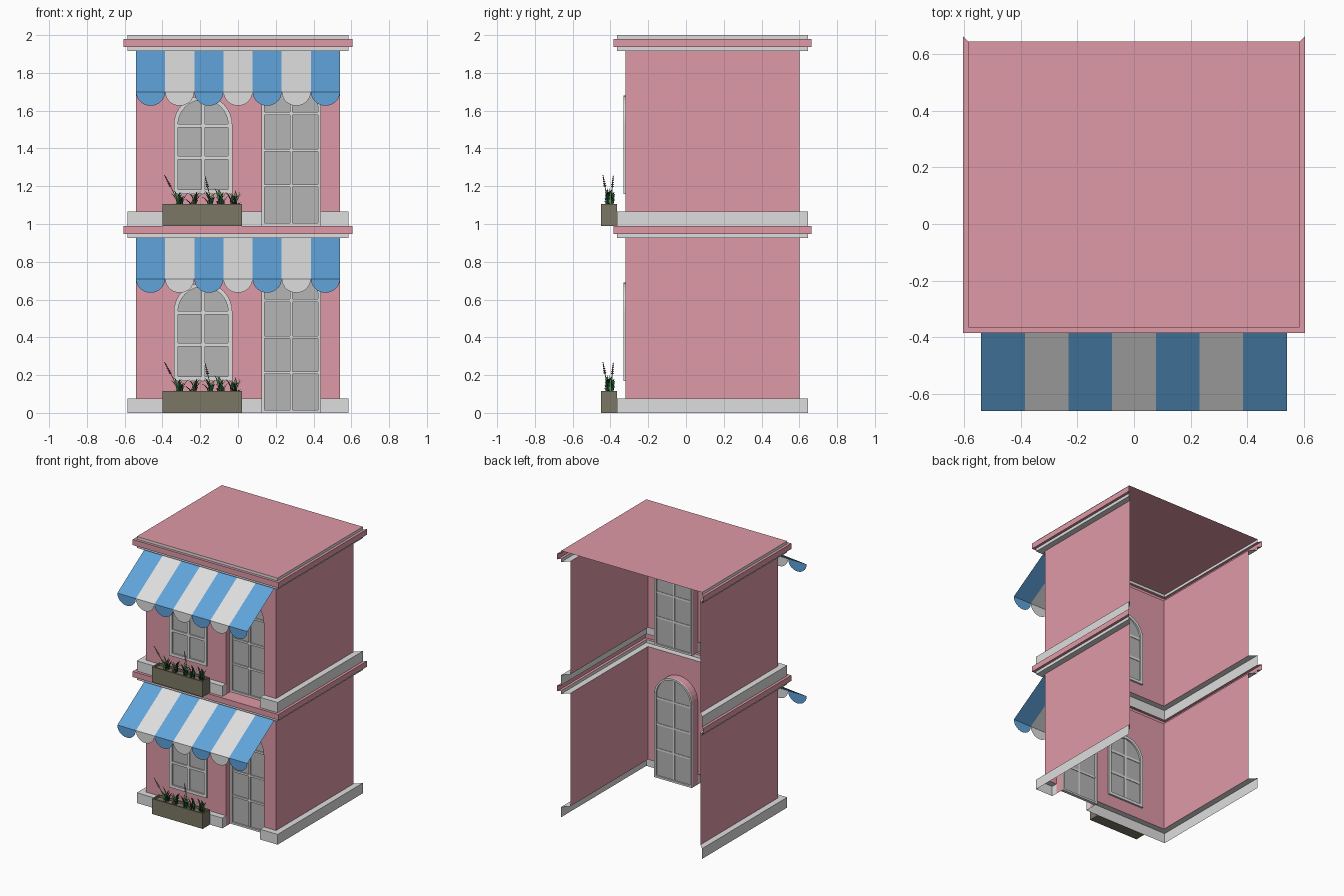
import bpy, bmesh, math, random
from mathutils import Vector

if "Cube" in bpy.data.objects:
    bpy.data.objects.remove(bpy.data.objects["Cube"])


def material(name, rgb):
    m = bpy.data.materials.new(name)
    m.diffuse_color = (*rgb, 1)
    m.use_nodes = True
    m.node_tree.nodes["Principled BSDF"].inputs["Base Color"].default_value = m.diffuse_color
    return m


PINK = material("pink_wall", (0.73, 0.32, 0.385))
LIGHT = material("light_trim", (0.73, 0.73, 0.73))
GLASS = material("grey_glass", (0.46, 0.46, 0.46))
BLUE = material("awning_blue", (0.117, 0.366, 0.70))
OLIVE = material("planter_olive", (0.20, 0.185, 0.13))
DARK = material("dark_green", (0.012, 0.075, 0.03))
GREEN = material("light_green", (0.12, 0.36, 0.09))
LILAC = material("lavender_purple", (0.28, 0.12, 0.21))
RED = material("red_leaf", (0.30, 0.02, 0.05))

W, YF, YB, DZ = 0.54, -0.32, 0.60, 0.99     # wall half width, front, back, storey height
DOOR_Y = -0.26
DOOR = (0.282, 0.156, 0.0, 0.62)            # centre, radius, bottom, arch spring
WINDOW = (-0.185, 0.155, 0.17, 0.535)


def build(name, verts, faces, mats, ids=None, recalc=False):
    me = bpy.data.meshes.new(name)
    me.from_pydata(verts, [], faces)
    for m in mats:
        me.materials.append(m)
    for i, p in enumerate(me.polygons):
        p.material_index = ids[i] if ids else 0
    bm = bmesh.new()
    bm.from_mesh(me)
    bmesh.ops.remove_doubles(bm, verts=bm.verts, dist=1e-5)
    if recalc:
        bmesh.ops.recalc_face_normals(bm, faces=bm.faces)
    bm.to_mesh(me)
    bm.free()
    ob = bpy.data.objects.new(name, me)
    bpy.context.collection.objects.link(ob)
    return ob


def sweep(name, profile, path, z, mats, ids=None):
    """Sweep (offset, height) points along mitred path points (x, y, dx, dy)."""
    n = len(path)
    verts = [(x + sx * d, y + sy * d, h + z) for d, h in profile for x, y, sx, sy in path]
    faces, fid = [], []
    for k in range(len(profile) - 1):
        for i in range(n - 1):
            a = k * n + i
            faces.append((a, a + 1, a + n + 1, a + n))
            fid.append(ids[k] if ids else 0)
    return build(name, verts, faces, mats, fid)


def arch(cx, r, z0, zs, z, inset=0.0, n=16):
    r -= inset
    pts = [(cx - r, z0 + inset + z)]
    pts += [(cx - r * math.cos(math.pi * i / n), zs + z + r * math.sin(math.pi * i / n)) for i in range(n + 1)]
    return pts + [(cx + r, z0 + inset + z)]


def ring(name, outer, inner, y0, y1, mat):
    n = len(outer)
    verts = [(x, y, h) for loop, y in ((outer, y0), (inner, y0), (inner, y1), (outer, y1)) for x, h in loop]
    faces = [(k * n + i, k * n + (i + 1) % n, (k + 1) % 4 * n + (i + 1) % n, (k + 1) % 4 * n + i)
             for k in range(4) for i in range(n)]
    return build(name, verts, faces, [mat], recalc=True)


def box_data(x0, x1, y0, y1, z0, z1, base=0):
    v = [(x, y, h) for x in (x0, x1) for y in (y0, y1) for h in (z0, z1)]
    f = [(0, 1, 3, 2), (4, 6, 7, 5), (0, 4, 5, 1), (2, 3, 7, 6), (0, 2, 6, 4), (1, 5, 7, 3)]
    return v, [tuple(i + base for i in q) for q in f]


def boxes(name, specs, mat):
    verts, faces = [], []
    for s in specs:
        v, f = box_data(*s, base=len(verts))
        verts += v
        faces += f
    return build(name, verts, faces, [mat], recalc=True)


def glazing(name, shape, z, y, rows, frame, bar):
    """Arched frame, glass sheet and glazing bars."""
    cx, r, z0, zs = shape
    ring(name + "_frame", arch(*shape, z), arch(*shape, z, frame), y - 0.012, y + 0.012, LIGHT)
    pts = [(x, y, h) for x, h in reversed(arch(*shape, z, 0.004))]
    build(name + "_glass", pts, [tuple(range(len(pts)))], [GLASS])
    ri = r - frame / 2
    specs = [(cx - bar / 2, cx + bar / 2, y - 0.008, y + 0.004, z0 + z + 0.005, zs + ri + z)]
    specs += [(cx - ri, cx + ri, y - 0.008, y + 0.004, h - bar / 2 + z, h + bar / 2 + z) for h in rows]
    boxes(name + "_bars", specs, LIGHT)


def front_wall(z, bottom, top):
    """Front sheet with a door notch and a window hole."""
    door = [(x, max(h, bottom + z)) for x, h in arch(*DOOR, z)]
    outer = [(-W, bottom + z)] + door + [(W, bottom + z), (W, top + z), (-W, top + z)]
    bm = bmesh.new()
    for loop in (outer, arch(*WINDOW, z)):
        vs = [bm.verts.new((x, YF, h)) for x, h in loop]
        for i in range(len(vs)):
            bm.edges.new((vs[i - 1], vs[i]))
    bmesh.ops.triangle_fill(bm, use_beauty=True, edges=bm.edges[:], normal=(0, -1, 0))
    for f in bm.faces:
        f.normal_update()
        if f.normal.y > 0:
            f.normal_flip()
    me = bpy.data.meshes.new("front_wall")
    bm.to_mesh(me)
    bm.free()
    me.materials.append(PINK)
    bpy.context.collection.objects.link(bpy.data.objects.new("front_wall", me))


def awning(z):
    verts, faces, ids = [], [], []
    n, r = 7, W / 7
    zt, zb, yo = 0.925 + z, 0.71 + z, -0.66
    for s in range(n):
        cx = -W + r * (2 * s + 1)
        b = len(verts)
        verts += [(cx - r, yo, zb), (cx + r, yo, zb), (cx + r, YF, zt), (cx - r, YF, zt)]
        faces.append((b, b + 1, b + 2, b + 3))
        b = len(verts)
        verts += [(cx - r * math.cos(math.pi * i / 14), yo, zb - 0.074 * math.sin(math.pi * i / 14)) for i in range(15)]
        faces.append(tuple(range(b, b + 15)))
        ids += [s % 2] * 2
    build("awning", verts, faces, [BLUE, LIGHT], ids)


def plants(z):
    rnd = random.Random(4)
    verts, faces, ids = [], [], []

    def blade(base, ang, reach, height, width, mid):
        out = Vector((math.cos(ang), math.sin(ang) * 0.45, 0))
        side = Vector((-math.sin(ang), math.cos(ang), 0))
        b = len(verts)
        for t, w in ((0, 0.6), (0.4, 1), (0.75, 0.7), (1, 0.03)):
            c = base + out * reach * t * t + Vector((0, 0, height * (1.5 * t - 0.5 * t * t)))
            verts.extend([c - side * width * w, c + side * width * w])
        for k in range(3):
            a = b + 2 * k
            faces.append((a, a + 1, a + 3, a + 2))
            ids.append(mid)

    # Leaf clumps along the planter
    for cx in (-0.31, -0.24, -0.15, -0.09, -0.02):
        for k in range(14):
            base = Vector((cx + rnd.uniform(-.015, .015), -0.405 + rnd.uniform(-.015, .015), 0.10 + z))
            mid = 1 if k % 5 == 0 else 2 if k % 6 == 3 else 0
            hgt = (rnd.uniform(0.04, 0.085), rnd.uniform(0.07, 0.10), rnd.uniform(0.02, 0.035))[mid]
            blade(base, rnd.uniform(0, 6.28), rnd.uniform(0.02, 0.055), hgt, 0.007, mid)
    # Lavender stems with stacked buds
    for b, t in (((-0.30, -0.41, 0.1), (-0.39, -0.44, 0.27)), ((-0.135, -0.40, 0.1), (-0.175, -0.385, 0.265))):
        b, t = Vector(b), Vector(t)
        up = Vector((0, 0, z))
        s = Vector((0.002, 0.002, 0))
        i = len(verts)
        verts.extend([b - s + up, b + s + up, t + s + up, t - s + up])
        faces.append((i, i + 1, i + 2, i + 3))
        ids.append(1)
        for k in range(6):
            c = b.lerp(t, 0.66 + 0.065 * k) + up
            r = 0.009 - 0.001 * k
            i = len(verts)
            verts.extend([c + Vector(d) * r for d in
                          ((1, 0, 0), (0, 1, 0), (-1, 0, 0), (0, -1, 0), (0, 0, 0.8), (0, 0, -0.8))])
            for q in range(4):
                faces.extend([(i + q, i + (q + 1) % 4, i + 4), (i + (q + 1) % 4, i + q, i + 5)])
            ids.extend([3] * 8)
    build("plants", verts, faces, [DARK, GREEN, RED, LILAC], ids)


LB, LF = (-W, YB, -1, 1), (-W, YF, -1, -1)
RF, RB = (W, YF, 1, -1), (W, YB, 1, 1)
D0, D1 = DOOR[0] - DOOR[1], DOOR[0] + DOOR[1]
PLINTH = [(0.045, 0), (0.045, 0.077), (0, 0.077)]

for storey in range(2):
    z = storey * DZ
    # Plinth, broken at the door
    sweep("plinth_left", PLINTH, [LB, LF, (D0, YF, 0, -1), (D0, YF, 0, 0)], z, [LIGHT])
    sweep("plinth_right", PLINTH, [(D1, YF, 0, 0), (D1, YF, 0, -1), RF, RB], z, [LIGHT])
    # Walls, open at the back
    for name, path in (("left_wall", [LB, LF]), ("right_wall", [RF, RB])):
        sweep(name, [(0, 0.077), (0, 0.925)], path, z, [PINK])
    front_wall(z, 0.077, 0.925)
    # Cornice
    sweep("cornice", [(0, 0.925), (0.045, 0.925), (0.045, 0.948), (0.065, 0.948), (0.065, 0.99), (0.045, 0.99)],
          [LB, LF, RF, RB], z, [LIGHT, PINK], [0, 0, 1, 1, 1])
    # Recessed door with its reveal and sill
    pts = arch(*DOOR, z)
    n = len(pts)
    build("door_reveal", [(x, y, h) for y in (YF, DOOR_Y) for x, h in pts],
          [(i, n + i, n + i + 1, i + 1) for i in range(n - 1)], [PINK])
    glazing("door", DOOR, z, DOOR_Y, (0.212, 0.40, 0.595), 0.014, 0.014)
    if storey:
        build("door_sill", [(D0, YF - 0.05, z), (D1, YF - 0.05, z), (D1, DOOR_Y, z), (D0, DOOR_Y, z)],
              [(0, 1, 2, 3)], [PINK])
    # Window
    glazing("window", WINDOW, z, YF + 0.002, (0.36, 0.53), 0.022, 0.018)
    awning(z)
    # Planter: open trough with soil-level base
    x0, x1, y0, y1 = -0.40, 0.022, -0.45, -0.366
    boxes("planter", [(x0, x1, y0, y0 + 0.01, z, 0.115 + z), (x0, x1, y1 - 0.01, y1, z, 0.115 + z),
                      (x0, x0 + 0.01, y0 + 0.01, y1 - 0.01, z, 0.115 + z),
                      (x1 - 0.01, x1, y0 + 0.01, y1 - 0.01, z, 0.115 + z),
                      (x0 + 0.01, x1 - 0.01, y0 + 0.01, y1 - 0.01, z, 0.10 + z)], OLIVE)
    plants(z)

# Roof edge band and roof sheet
sweep("roof_band", [(0.045, 1.98), (0.045, 2.0)], [LB, LF, RF, RB], 0, [LIGHT])
e = 0.045
build("roof", [(-W - e, YF - e, 2), (W + e, YF - e, 2), (W + e, YB + e, 2), (-W - e, YB + e, 2)],
      [(0, 1, 2, 3)], [PINK])
